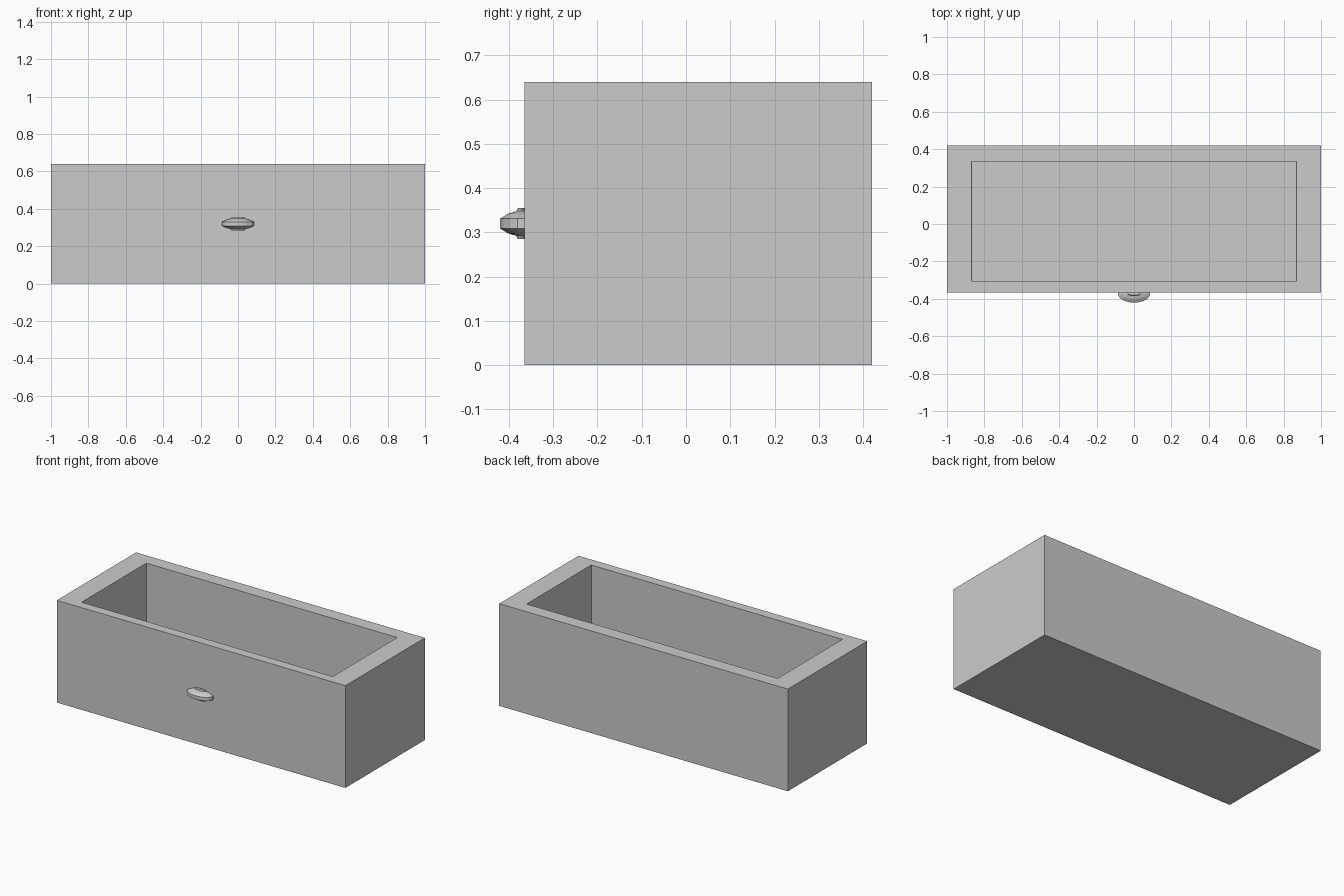
import bpy, bmesh, math

if "Cube" in bpy.data.objects:
    bpy.data.objects.remove(bpy.data.objects["Cube"])

grey = bpy.data.materials.new("light_grey")
grey.diffuse_color = (0.6, 0.6, 0.6, 1)
grey.use_nodes = True
grey.node_tree.nodes["Principled BSDF"].inputs["Base Color"].default_value = grey.diffuse_color


def make(name, bm):
    bmesh.ops.recalc_face_normals(bm, faces=bm.faces)
    mesh = bpy.data.meshes.new(name)
    bm.to_mesh(mesh)
    bm.free()
    mesh.materials.append(grey)
    obj = bpy.data.objects.new(name, mesh)
    bpy.context.collection.objects.link(obj)
    return obj


def rect(bm, x, y0, y1, z):
    return [bm.verts.new(p) for p in
            ((-x, y0, z), (x, y0, z), (x, y1, z), (-x, y1, z))]


def bridge(bm, a, b):
    n = len(a)
    for i in range(n):
        j = (i + 1) % n
        bm.faces.new((a[i], a[j], b[j], b[i]))


# Open drawer: outer shell, rim, inner walls and floor
bm = bmesh.new()
loops = [rect(bm, 1.0, -0.365, 0.42, 0.0),
         rect(bm, 1.0, -0.365, 0.42, 0.64),
         rect(bm, 0.87, -0.305, 0.335, 0.64),
         rect(bm, 0.867, -0.305, 0.335, 0.07)]
for a, b in zip(loops, loops[1:]):
    bridge(bm, a, b)
bm.faces.new(loops[0])
bm.faces.new(loops[-1])
make("drawer_box", bm)

# Flattened pull knob: oval rings stacked upward, partly sunk in the front
bm = bmesh.new()
profile = [(0.036, 0.009, -0.035), (0.036, 0.012, -0.028),
           (0.06, 0.032, -0.022), (0.087, 0.050, -0.011),
           (0.087, 0.050, 0.011), (0.06, 0.032, 0.022),
           (0.036, 0.012, 0.028), (0.036, 0.009, 0.035)]
sides = 16
rings = []
for rx, ry, dz in profile:
    ring = []
    for i in range(sides):
        t = 2 * math.pi * (i + 0.5) / sides
        ring.append(bm.verts.new((rx * math.cos(t),
                                  -0.371 + ry * math.sin(t), 0.32 + dz)))
    rings.append(ring)
for a, b in zip(rings, rings[1:]):
    bridge(bm, a, b)
bm.faces.new(rings[0])
bm.faces.new(rings[-1])
make("pull_knob", bm)
